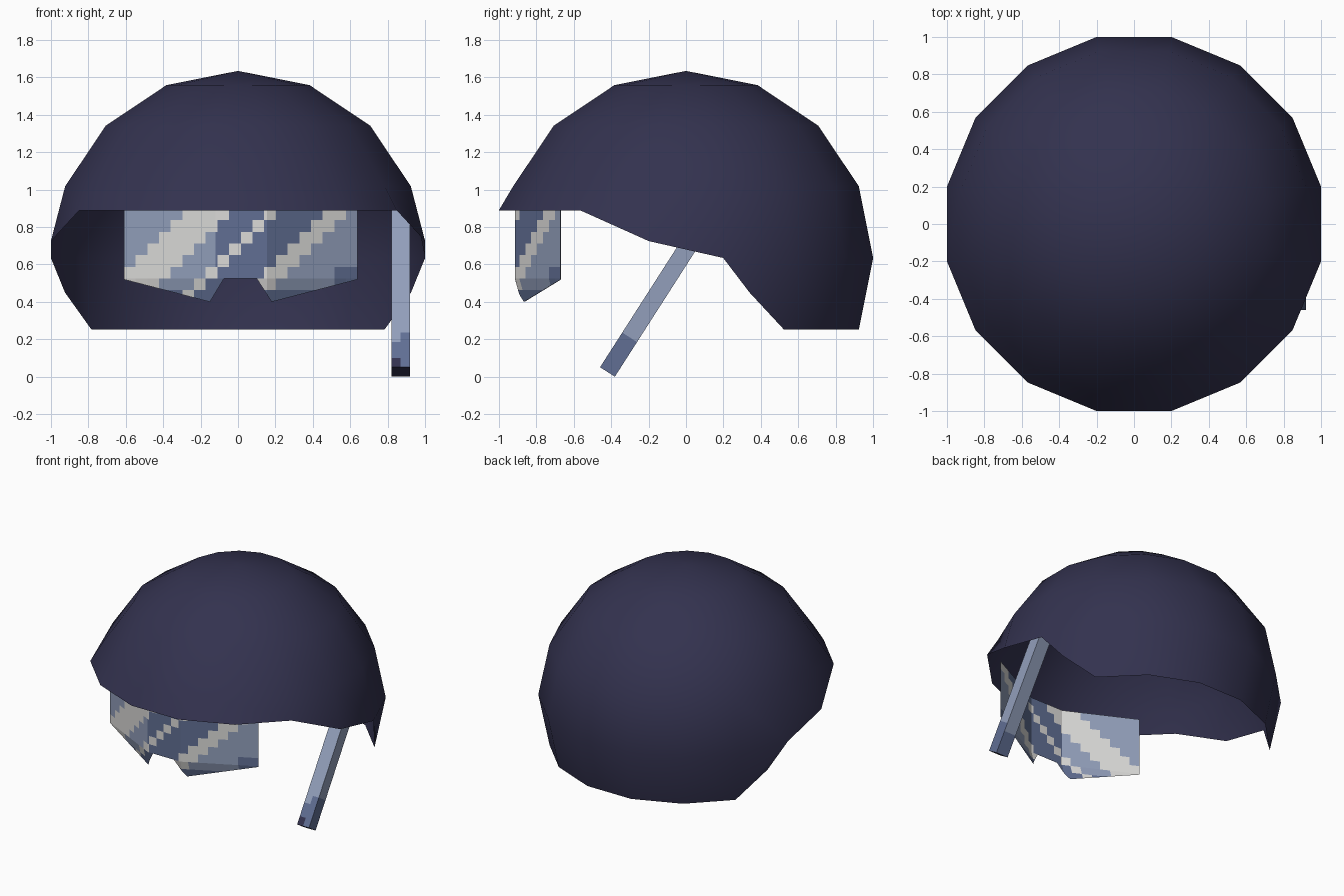
import bpy, bmesh, math
from mathutils import Vector

cube = bpy.data.objects.get("Cube")
if cube:
    bpy.data.objects.remove(cube, do_unlink=True)


def make_material(name, rgb):
    linear = [((c / 255 + 0.055) / 1.055) ** 2.4 for c in rgb]
    mat = bpy.data.materials.new(name)
    mat.use_nodes = True
    mat.diffuse_color = (*linear, 1)
    bsdf = mat.node_tree.nodes["Principled BSDF"]
    bsdf.inputs["Base Color"].default_value = (*linear, 1)
    bsdf.inputs["Roughness"].default_value = 0.8
    return mat


NAVY = make_material("dark navy", (51, 50, 79))
GREY = make_material("blue grey", (146, 159, 187))
SLATE = make_material("slate blue", (97, 111, 148))
WHITE = make_material("pale grey", (220, 219, 217))


def finish(name, bm, materials, smooth=False):
    mesh = bpy.data.meshes.new(name)
    bm.to_mesh(mesh)
    bm.free()
    for m in materials:
        mesh.materials.append(m)
    for p in mesh.polygons:
        p.use_smooth = smooth
    obj = bpy.data.objects.new(name, mesh)
    bpy.context.collection.objects.link(obj)
    return obj


def slice_mesh(bm, co, normal):
    geom = bm.verts[:] + bm.edges[:] + bm.faces[:]
    bmesh.ops.bisect_plane(bm, geom=geom, plane_co=co, plane_no=normal, dist=1e-5)


# Helmet: open dome of 16 sides with a raised front rim and a low neck guard
SIDES, CENTRE, RADIUS = 16, 0.635, 1.02
bm = bmesh.new()


def ring_vert(k, i):
    a = math.radians(11.25 + 22.5 * i)
    polar = math.radians(22.5 * k)
    r = RADIUS * math.sin(polar)
    x, y, z = r * math.cos(a), r * math.sin(a), CENTRE + math.cos(polar)
    if k == 4 and y < -0.5:
        z = 0.89
    elif k == 4 and y < 0:
        z = 0.725
    return bm.verts.new((x, y, z))


top = bm.verts.new((0, 0, CENTRE + 1))
rings = [[ring_vert(k, i) for i in range(SIDES)] for k in range(1, 5)]
for i in range(SIDES):
    j = (i + 1) % SIDES
    bm.faces.new((top, rings[0][i], rings[0][j]))
    for a, b in zip(rings, rings[1:]):
        bm.faces.new((a[i], b[i], b[j], a[j]))

# Neck guard around the back, with a slanted corner on each side
guard = {i: ring_vert(5, i) for i in range(1, 7)}
rim = rings[3]
for i in range(1, 6):
    bm.faces.new((rim[i], guard[i], guard[i + 1], rim[i + 1]))
for side, outer, inner in ((1, 0, 1), (-1, 7, 6)):
    corner = bm.verts.new((side * 0.925, 0.34, 0.45))
    bm.faces.new((rim[outer], corner, guard[inner], rim[inner]))
bmesh.ops.recalc_face_normals(bm, faces=bm.faces[:])
finish("helmet_shell", bm, [NAVY], smooth=True)

# Goggle lens: flat outline cut into small squares, then bent around the face
outline = [(-0.61, 0.96), (-0.61, 0.52), (-0.15, 0.40), (-0.075, 0.525),
           (0.10, 0.525), (0.18, 0.40), (0.64, 0.52), (0.64, 0.96)]
bm = bmesh.new()
bm.faces.new([bm.verts.new((x, 0, z)) for x, z in outline])
STEP = 0.0625
for n in range(1, 20):
    slice_mesh(bm, (-0.61 + n * STEP, 0, 0), (1, 0, 0))
for n in range(1, 9):
    slice_mesh(bm, (0, 0, 0.40 + n * STEP), (0, 0, 1))
for x in (-0.12, 0.155):
    slice_mesh(bm, (x, 0, 0), (1, 0, 0))


def lens_colour(x, z):
    # Snap to the grid so that the diagonal bands run in steps
    cx = -0.61 + (math.floor((x + 0.61) / STEP) + 0.5) * STEP
    cz = 0.40 + (math.floor((z - 0.40) / STEP) + 0.5) * STEP
    s = cx - (cz - 0.87)
    if -0.31 < s < -0.06 and z > 0.46:
        return 2
    if 0.12 < s < 0.23 or 0.43 < s < 0.56:
        return 2
    if z < 0.463 or (z < 0.58 and (x < -0.55 or x > 0.5)):
        return 1
    if s < -0.31 or s > 0.56 or (s < 0.13 and x < -0.12):
        return 0
    return 1


for f in bm.faces:
    c = f.calc_center_median()
    f.material_index = lens_colour(c.x, c.z)
for v in bm.verts:
    bend = max(0, abs(v.co.x - 0.0175) - 0.1375) / 0.485
    v.co.y = -0.915 + 0.245 * bend + 0.3 * max(0, 0.52 - v.co.z)
bm.normal_update()
finish("goggle_lens", bm, [GREY, SLATE, WHITE])

# Chin strap: slanted square bar hanging on the left side
axis = Vector((0, 0.54, 0.842)).normalized()
across = Vector((0, axis.z, -axis.y))
foot = Vector((0.87, -0.42, 0.0255))
LENGTH, HALF = 1.08, 0.047
bm = bmesh.new()
ends = []
for t in (0, LENGTH):
    ends.append([bm.verts.new(foot + axis * t + across * (HALF * b) + Vector((0.05 * a, 0, 0)))
                 for a, b in ((-1, -1), (1, -1), (1, 1), (-1, 1))])
bm.faces.new(ends[0])
bm.faces.new(ends[1])
for i in range(4):
    j = (i + 1) % 4
    bm.faces.new((ends[0][i], ends[0][j], ends[1][j], ends[1][i]))
bmesh.ops.recalc_face_normals(bm, faces=bm.faces[:])
for t in (0.06, 0.16, 0.22):
    slice_mesh(bm, foot + axis * t, axis)
slice_mesh(bm, foot, (1, 0, 0))
slice_mesh(bm, foot, across)
bm.normal_update()
for f in bm.faces:
    d = f.calc_center_median() - foot
    t = d.dot(axis)
    near = d.x > 0 and d.dot(across) < 0.04
    if t < 0.001 or (t < 0.06 and d.x < 0 and d.dot(across) < -0.04):
        f.material_index = 2
    elif t < 0.16 or (t < 0.22 and near):
        f.material_index = 1
finish("chin_strap", bm, [GREY, SLATE, NAVY])
